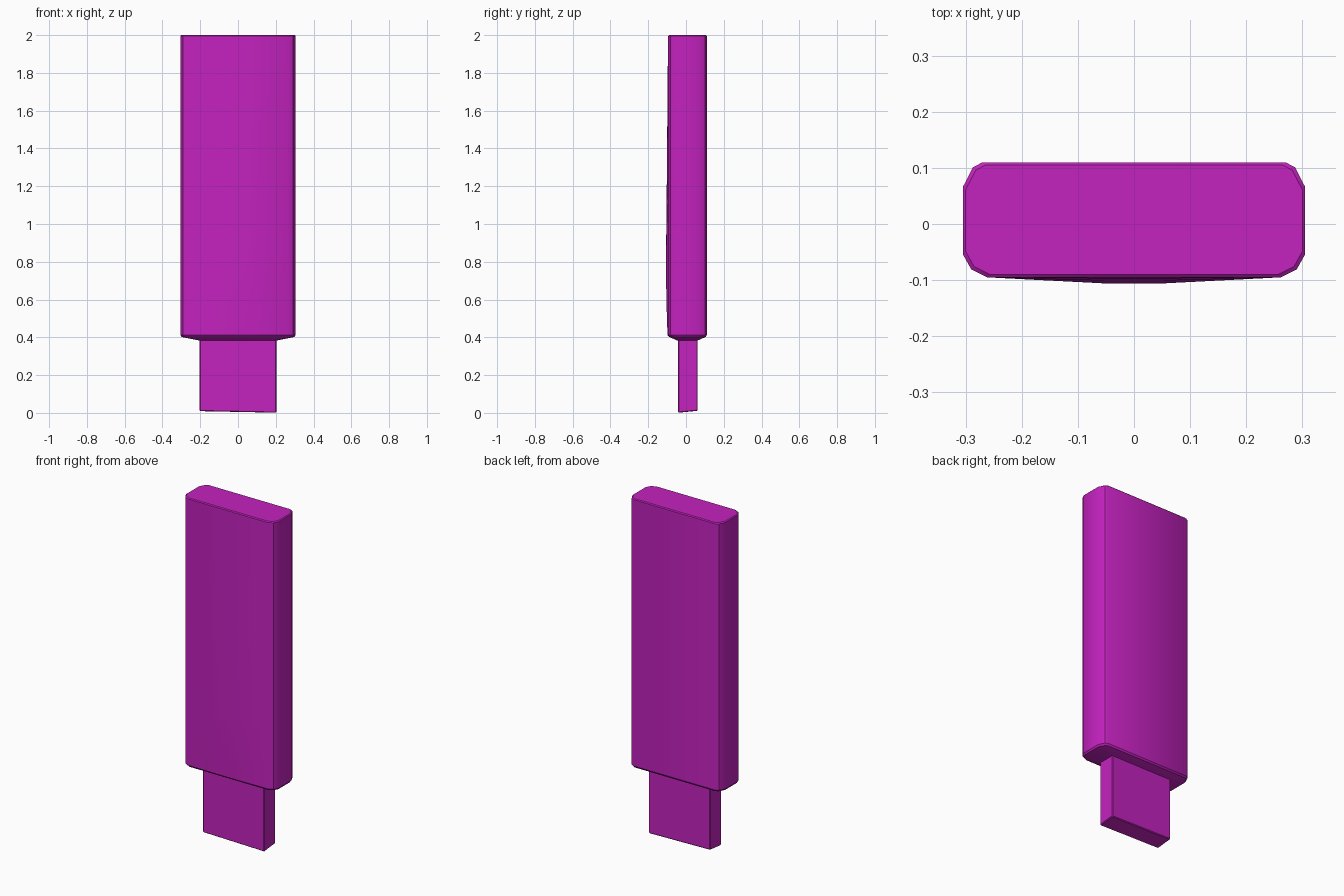
import bpy
import bmesh
import math

cube = bpy.data.objects.get("Cube")
if cube:
    bpy.data.objects.remove(cube, do_unlink=True)

MAGENTA = (0.55, 0.016, 0.52, 1)
magenta = bpy.data.materials.new("magenta plastic")
magenta.use_nodes = True
magenta.diffuse_color = MAGENTA
magenta.node_tree.nodes["Principled BSDF"].inputs["Base Color"].default_value = MAGENTA


def make_object(name, bm, angle):
    bmesh.ops.recalc_face_normals(bm, faces=bm.faces)
    mesh = bpy.data.meshes.new(name)
    bm.to_mesh(mesh)
    bm.free()
    mesh.materials.append(magenta)
    obj = bpy.data.objects.new(name, mesh)
    bpy.context.collection.objects.link(obj)
    bpy.ops.object.select_all(action="DESELECT")
    obj.select_set(True)
    bpy.context.view_layer.objects.active = obj
    bpy.ops.object.shade_smooth_by_angle(angle=math.radians(angle))
    return obj


def loft(rings):
    bm = bmesh.new()
    loops = [[bm.verts.new(p) for p in ring] for ring in rings]
    for low, high in zip(loops, loops[1:]):
        for i in range(len(low)):
            j = (i + 1) % len(low)
            bm.faces.new((low[i], low[j], high[j], high[i]))
    bm.faces.new(loops[0][::-1])
    bm.faces.new(loops[-1])
    return bm


# Half of the body outline, from the front centre round to the back
HALF = [(0.05, -0.096), (0.262, -0.096), (0.29, -0.082), (0.305, -0.055),
        (0.305, 0.065), (0.287, 0.1), (0.27, 0.109)]
OUTLINE = HALF + [(-x, y) for x, y in reversed(HALF)]


def body_ring(z, bulge=0, inset=0, sx=1, sy=1):
    ring = []
    for x, y in OUTLINE:
        if abs(x) < 0.1:
            y -= bulge
        px = x * sx - math.copysign(inset, x)
        py = 0.008 + (y - 0.007) * sy - math.copysign(inset, y)
        ring.append((px, py, z))
    return ring


# Body with a gently swollen front and a tapered shoulder
body = make_object("body", loft([
    body_ring(0.383, sx=0.67, sy=0.52),
    body_ring(0.402, inset=0.006),
    body_ring(0.412, bulge=0.003),
    body_ring(0.6, bulge=0.009),
    body_ring(0.8, bulge=0.011),
    body_ring(1.3, bulge=0.006),
    body_ring(1.8, bulge=0.002),
    body_ring(1.995),
    body_ring(2.0, inset=0.005),
]), 30)

# Narrow plug with a slightly slanted end
bm = bmesh.new()
bmesh.ops.create_cube(bm, size=1)
for v in bm.verts:
    low = v.co.z < 0
    v.co.x *= 0.405
    v.co.y = 0.01 + v.co.y * 0.104
    v.co.z = 0.01 - 0.02 * v.co.x + 0.1 * (v.co.y - 0.01) if low else 0.42
bmesh.ops.bevel(bm, geom=list(bm.edges), offset=0.004, segments=1, affect="EDGES")
plug = make_object("plug", bm, 30)
